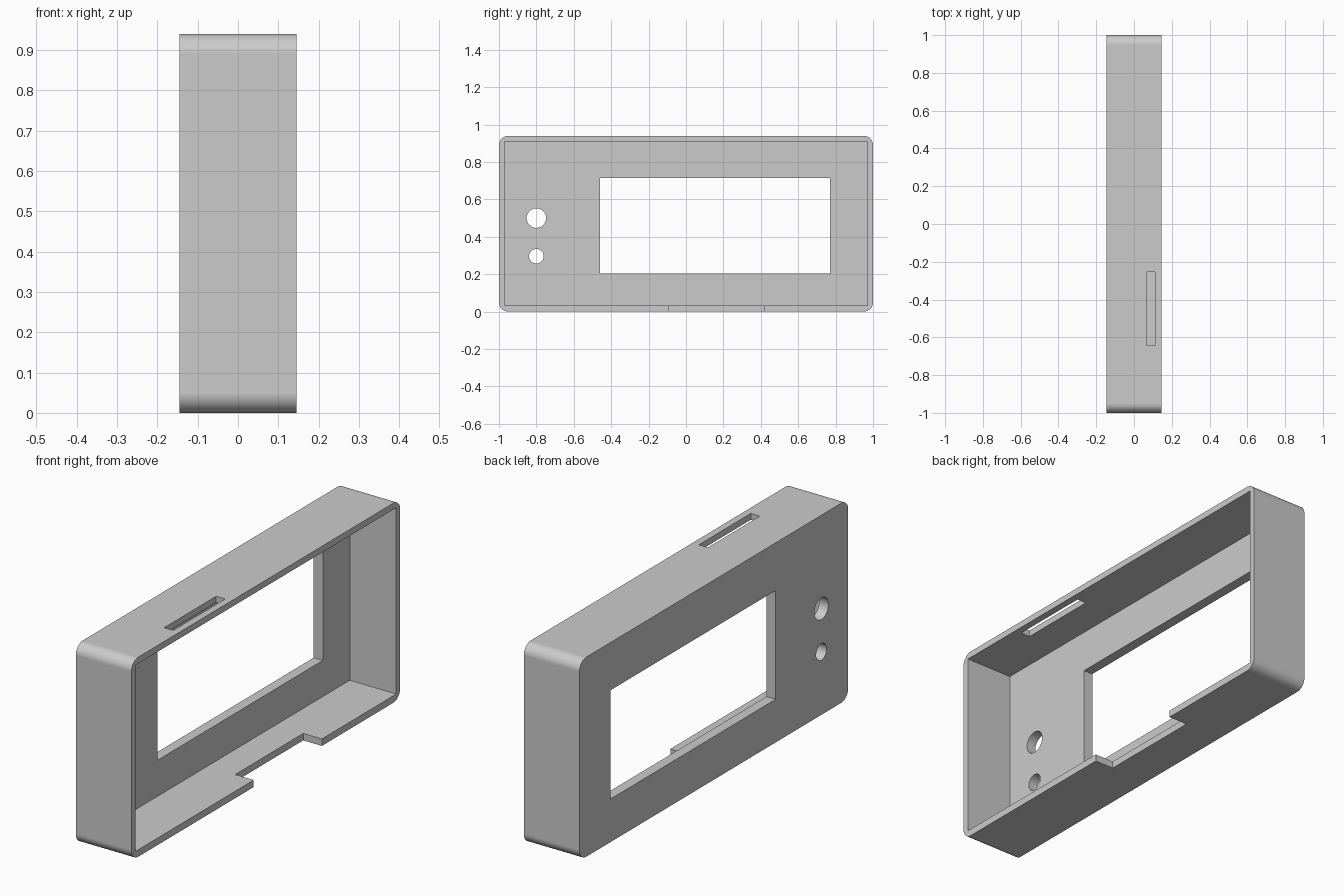
import bpy
import bmesh
import math
from mathutils import Matrix

start_cube = bpy.data.objects.get("Cube")
if start_cube:
    bpy.data.objects.remove(start_cube, do_unlink=True)

HALF_DEPTH, HEIGHT = 0.145, 0.94
WALL, PANEL, RADIUS = 0.03, 0.048, 0.05
OVER = 0.05  # how far cutters reach past a surface

grey = bpy.data.materials.new("plain grey")
grey.use_nodes = True
colour = (0.6, 0.6, 0.6, 1)
grey.diffuse_color = colour
grey.node_tree.nodes["Principled BSDF"].inputs["Base Color"].default_value = colour


def finish(name, bm):
    mesh = bpy.data.meshes.new(name)
    bm.to_mesh(mesh)
    bm.free()
    mesh.materials.append(grey)
    obj = bpy.data.objects.new(name, mesh)
    bpy.context.collection.objects.link(obj)
    return obj


def box(name, x, y, z, radius=0):
    """Box from (low, high) ranges, optionally rounding the edges along x."""
    bm = bmesh.new()
    bmesh.ops.create_cube(bm, size=1)
    for v in bm.verts:
        v.co = [r[0] if c < 0 else r[1] for c, r in zip(v.co, (x, y, z))]
    if radius:
        edges = [e for e in bm.edges
                 if abs(e.verts[0].co.x - e.verts[1].co.x) > 0.01]
        bmesh.ops.bevel(bm, geom=edges, offset=radius, segments=10,
                        profile=0.5, affect='EDGES')
    return finish(name, bm)


def round_hole(name, y, z, radius):
    """Cylinder along x through the face panel."""
    bm = bmesh.new()
    place = Matrix.Translation((-HALF_DEPTH, y, z)) @ Matrix.Rotation(math.pi / 2, 4, 'Y')
    bmesh.ops.create_cone(bm, cap_ends=True, segments=48, radius1=radius,
                          radius2=radius, depth=0.2, matrix=place)
    return finish(name, bm)


# Outer body with rounded corners
case = box("case_shell", (-HALF_DEPTH, HALF_DEPTH), (-1, 1), (0, HEIGHT), RADIUS)

past = HALF_DEPTH + OVER
cutters = [
    # Cavity open on one side
    box("cavity_cutter", (-HALF_DEPTH + PANEL, past), (-1 + WALL, 1 - WALL),
        (WALL + 0.003, HEIGHT - WALL)),
    # Display window
    box("window_cutter", (-past, 0), (-0.46, 0.77), (0.203, 0.715)),
    # Notch in the bottom wall
    box("notch_cutter", (0.048, past), (-0.09, 0.417), (-OVER, 0.1)),
    # Slot in the top wall
    box("slot_cutter", (0.065, 0.112), (-0.642, -0.255), (0.8, HEIGHT + OVER)),
    # Two control holes
    round_hole("large_hole_cutter", -0.8, 0.5, 0.052),
    round_hole("small_hole_cutter", -0.8, 0.296, 0.039),
]

bpy.ops.object.select_all(action='DESELECT')
bpy.context.view_layer.objects.active = case
case.select_set(True)
for cutter in cutters:
    cut = case.modifiers.new(cutter.name, 'BOOLEAN')
    cut.operation = 'DIFFERENCE'
    cut.solver = 'EXACT'
    cut.object = cutter
    bpy.ops.object.modifier_apply(modifier=cut.name)
    bpy.data.objects.remove(cutter, do_unlink=True)

# Smooth rounding, crisp edges
bpy.ops.object.shade_smooth_by_angle(angle=math.radians(30))
weighted = case.modifiers.new("flat_face_normals", 'WEIGHTED_NORMAL')
weighted.keep_sharp = True
